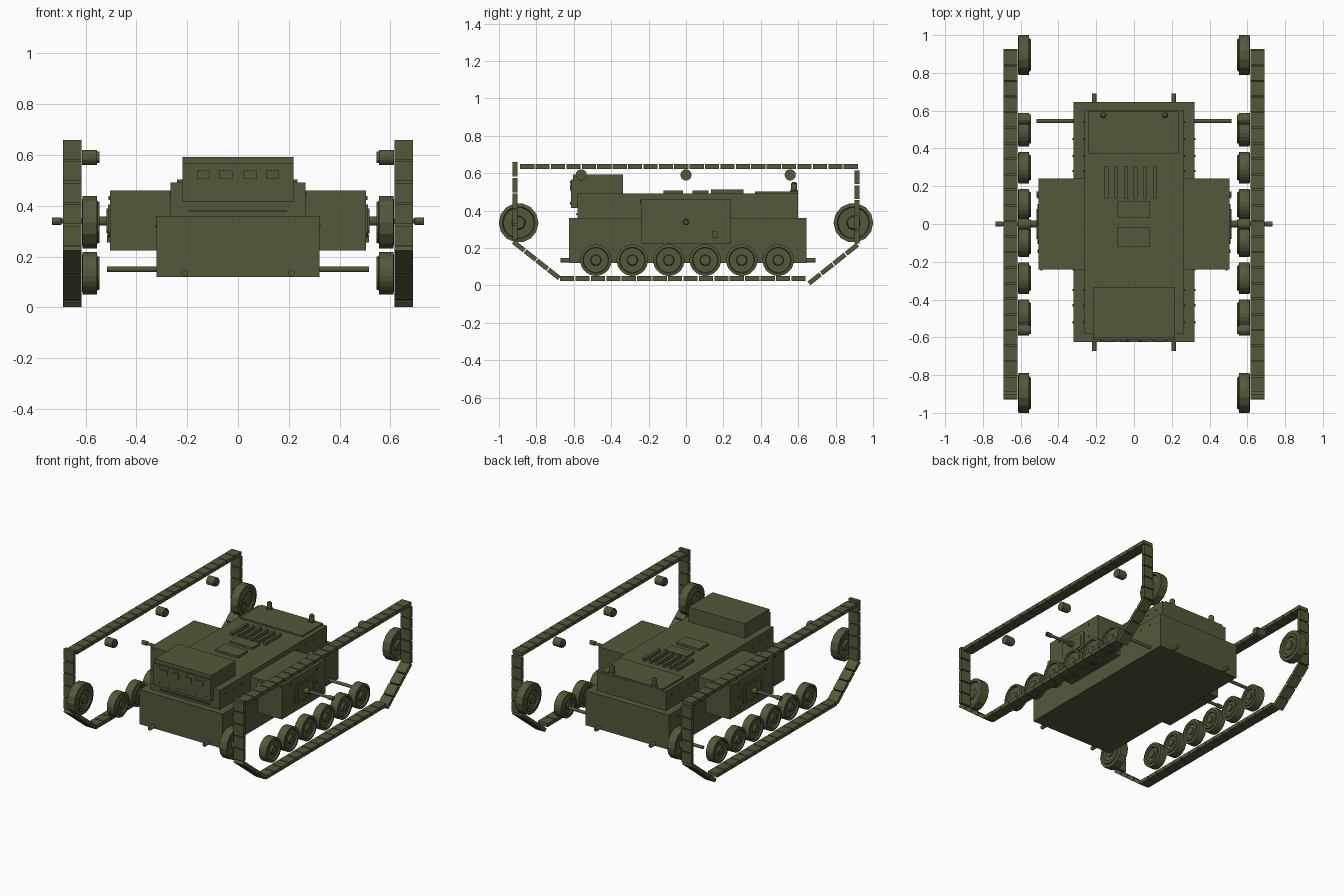
import bpy, bmesh, math
from mathutils import Matrix, Vector

old = bpy.data.objects.get("Cube")
if old:
    bpy.data.objects.remove(old, do_unlink=True)

olive = bpy.data.materials.new("olive_paint")
olive.use_nodes = True
colour = (0.09, 0.098, 0.043, 1)
olive.diffuse_color = colour
bsdf = next(n for n in olive.node_tree.nodes if n.type == 'BSDF_PRINCIPLED')
bsdf.inputs["Base Color"].default_value = colour
bsdf.inputs["Roughness"].default_value = 0.8


def finish(name, bm):
    bmesh.ops.recalc_face_normals(bm, faces=bm.faces)
    mesh = bpy.data.meshes.new(name)
    bm.to_mesh(mesh)
    bm.free()
    mesh.materials.append(olive)
    obj = bpy.data.objects.new(name, mesh)
    bpy.context.collection.objects.link(obj)
    return obj


def add_box(bm, x, y, z):
    """Box from three (low, high) ranges."""
    size = [b - a for a, b in (x, y, z)]
    mid = [(a + b) / 2 for a, b in (x, y, z)]
    bmesh.ops.create_cube(bm, size=1, matrix=Matrix.Translation(mid) @ Matrix.Diagonal((*size, 1)))


def box(name, x, y, z):
    bm = bmesh.new()
    add_box(bm, x, y, z)
    return finish(name, bm)


def add_lathe(bm, centre, axis, profile, sides):
    """Spin (radius, distance) rings around an axis and cap both ends."""
    turn = Vector((0, 0, 1)).rotation_difference(Vector(axis)).to_matrix()
    rings = []
    for r, d in profile:
        rings.append([bm.verts.new(Vector(centre) + turn @ Vector((
            r * math.cos(math.tau * (i + 0.5) / sides),
            r * math.sin(math.tau * (i + 0.5) / sides), d))) for i in range(sides)])
    for a, b in zip(rings, rings[1:]):
        for i in range(sides):
            j = (i + 1) % sides
            bm.faces.new((a[i], a[j], b[j], b[i]))
    bm.faces.new(rings[0])
    bm.faces.new(rings[-1])


def lathe(name, centre, axis, profile, sides):
    bm = bmesh.new()
    add_lathe(bm, centre, axis, profile, sides)
    return finish(name, bm)


def rod(name, start, axis, radius, length, sides=12):
    return lathe(name, start, axis, [(radius, 0), (radius, length)], sides)


def bolts(name, spots, axis, radius=0.006):
    bm = bmesh.new()
    for p in spots:
        add_lathe(bm, p, axis, [(radius, -0.003), (radius, 0.005)], 6)
    return finish(name, bm)


def octagon_plate(name, side, x0, x1, half_y, z0, z1, cut):
    """Side plate with clipped corners."""
    bm = bmesh.new()
    outline = [(-half_y + cut, z0), (half_y - cut, z0), (half_y, z0 + cut), (half_y, z1 - cut),
               (half_y - cut, z1), (-half_y + cut, z1), (-half_y, z1 - cut), (-half_y, z0 + cut)]
    face = bm.faces.new([bm.verts.new((side * x0, y, z)) for y, z in outline])
    out = bmesh.ops.extrude_face_region(bm, geom=[face])
    moved = [v for v in out["geom"] if isinstance(v, bmesh.types.BMVert)]
    bmesh.ops.translate(bm, verts=moved, vec=(side * (x1 - x0), 0, 0))
    return finish(name, bm)


def wheel(name, side, y, z, r, sides):
    """Tyre with recessed faces and a hub on each side."""
    profile = [(r * 0.16, 0.546), (r * 0.3, 0.546), (r * 0.3, 0.556), (r * 0.55, 0.556),
               (r * 0.6, 0.546), (r * 0.78, 0.546), (r * 0.8, 0.554), (r, 0.556),
               (r, 0.612), (r * 0.82, 0.614), (r * 0.78, 0.602), (r * 0.35, 0.602),
               (r * 0.3, 0.615), (r * 0.12, 0.615)]
    return lathe(name, (0, y, z), (side, 0, 0), profile, sides)


def track_run(bm, side, a, b, count):
    """Row of separate links between two (y, z) points."""
    a, b = Vector((0, *a)), Vector((0, *b))
    step = (b - a) / count
    turn = Matrix.Rotation(math.atan2(step.z, step.y), 4, 'X')
    for i in range(count):
        mid = a + step * (i + 0.5) + Vector((side * 0.653, 0, 0))
        scale = Matrix.Diagonal((0.074, step.length * 0.92, 0.025, 1))
        bmesh.ops.create_cube(bm, size=1, matrix=Matrix.Translation(mid) @ turn @ scale)


# Hull
box("lower_hull", (-0.32, 0.32), (-0.625, 0.645), (0.12, 0.36))
box("upper_hull", (-0.265, 0.265), (-0.58, 0.60), (0.35, 0.492))
box("cab", (-0.218, 0.218), (-0.604, -0.337), (0.42, 0.593))
box("cab_front_plate", (-0.218, 0.218), (-0.614, -0.575), (0.415, 0.567))
box("front_sill", (-0.19, 0.19), (-0.588, -0.575), (0.376, 0.384))

# Cab vision flaps and bolts
for i, x in enumerate((-0.136, -0.048, 0.048, 0.136)):
    box(f"vision_flap_{i}", (x - 0.026, x + 0.026), (-0.621, -0.61), (0.508, 0.54))
row = [-0.175 + 0.07 * i for i in range(6)]
bolts("cab_bolts", [(x, -0.614, z) for x in row for z in (0.44, 0.552)], (0, -1, 0))

# Engine deck
box("rear_deck_plate", (-0.24, 0.235), (0.37, 0.598), (0.49, 0.503))
box("front_hatch", (-0.09, 0.085), (-0.12, -0.015), (0.49, 0.507))
box("rear_hatch", (-0.09, 0.085), (0.035, 0.12), (0.49, 0.507))
bm = bmesh.new()
for i in range(6):
    x = -0.145 + 0.051 * i
    add_box(bm, (x - 0.01, x + 0.01), (0.135, 0.308), (0.49, 0.513))
finish("deck_louvres", bm)

# Parts that repeat on both sides
for side, tag in ((1, "left"), (-1, "right")):
    lathe(f"exhaust_{tag}", (side * 0.163, 0.578, 0.49), (0, 0, 1),
          [(0.022, 0), (0.022, 0.018), (0.017, 0.02), (0.017, 0.055), (0.01, 0.062)], 12)
    for end, y in (("front", -0.60), ("rear", 0.62)):
        d = math.copysign(1, y)
        rod(f"{end}_tow_bar_{tag}", (side * 0.21, y, 0.135), (0, d, 0), 0.013, 0.072)
    rod(f"rear_axle_{tag}", (side * 0.3, 0.545, 0.15), (side, 0, 0), 0.011, 0.215)

    # Side sponson with gun
    box(f"sponson_{tag}", sorted((side * 0.25, side * 0.505)), (-0.24, 0.24), (0.225, 0.46))
    octagon_plate(f"gun_plate_{tag}", side, 0.5, 0.512, 0.107, 0.275, 0.406, 0.02)
    octagon_plate(f"gun_shield_{tag}", side, 0.51, 0.517, 0.08, 0.292, 0.389, 0.012)
    lathe(f"gun_{tag}", (0, 0, 0.34), (side, 0, 0),
          [(0.018, 0.5), (0.018, 0.55), (0.01, 0.552), (0.01, 0.695), (0.015, 0.696),
           (0.015, 0.733), (0.007, 0.733), (0.007, 0.72)], 12)
    box(f"sponson_box_{tag}", sorted((side * 0.5, side * 0.516)), (0.139, 0.172), (0.255, 0.288))
    bolts(f"sponson_bolts_{tag}", [(side * 0.505, 0.145, 0.342), (side * 0.505, -0.145, 0.43),
                                   (side * 0.505, 0.145, 0.43)], (side, 0, 0), 0.009)
    bolts(f"sponson_front_bolts_{tag}", [(side * 0.32, -0.24, 0.447), (side * 0.49, -0.24, 0.447)],
          (0, -1, 0))
    spots = (-0.52, -0.43, -0.35, 0.28, 0.36, 0.45, 0.54)
    bolts(f"upper_hull_bolts_{tag}", [(side * 0.265, y, 0.45) for y in spots], (side, 0, 0))
    bolts(f"lower_hull_bolts_{tag}", [(side * 0.32, y, 0.32) for y in spots], (side, 0, 0))

    # Running gear
    for i in range(6):
        wheel(f"road_wheel_{tag}_{i}", side, -0.482 + 0.195 * i, 0.135, 0.084, 24)
    for end, y in (("front", -0.895), ("rear", 0.895)):
        wheel(f"{end}_idler_{tag}", side, y, 0.335, 0.106, 14)
    for i, y in enumerate((-0.56, 0, 0.557)):
        lathe(f"return_roller_{tag}_{i}", (0, y, 0.591), (side, 0, 0),
              [(0.023, 0.546), (0.023, 0.555), (0.03, 0.556), (0.03, 0.614)], 14)

    # Track loop
    bm = bmesh.new()
    track_run(bm, side, (-0.89, 0.636), (0.922, 0.636), 22)
    track_run(bm, side, (-0.677, 0.037), (0.643, 0.037), 16)
    track_run(bm, side, (-0.914, 0.24), (-0.914, 0.663), 5)
    track_run(bm, side, (0.914, 0.22), (0.914, 0.618), 5)
    track_run(bm, side, (-0.925, 0.235), (-0.675, 0.037), 4)
    track_run(bm, side, (0.655, 0.009), (0.92, 0.22), 4)
    finish(f"track_{tag}", bm)
